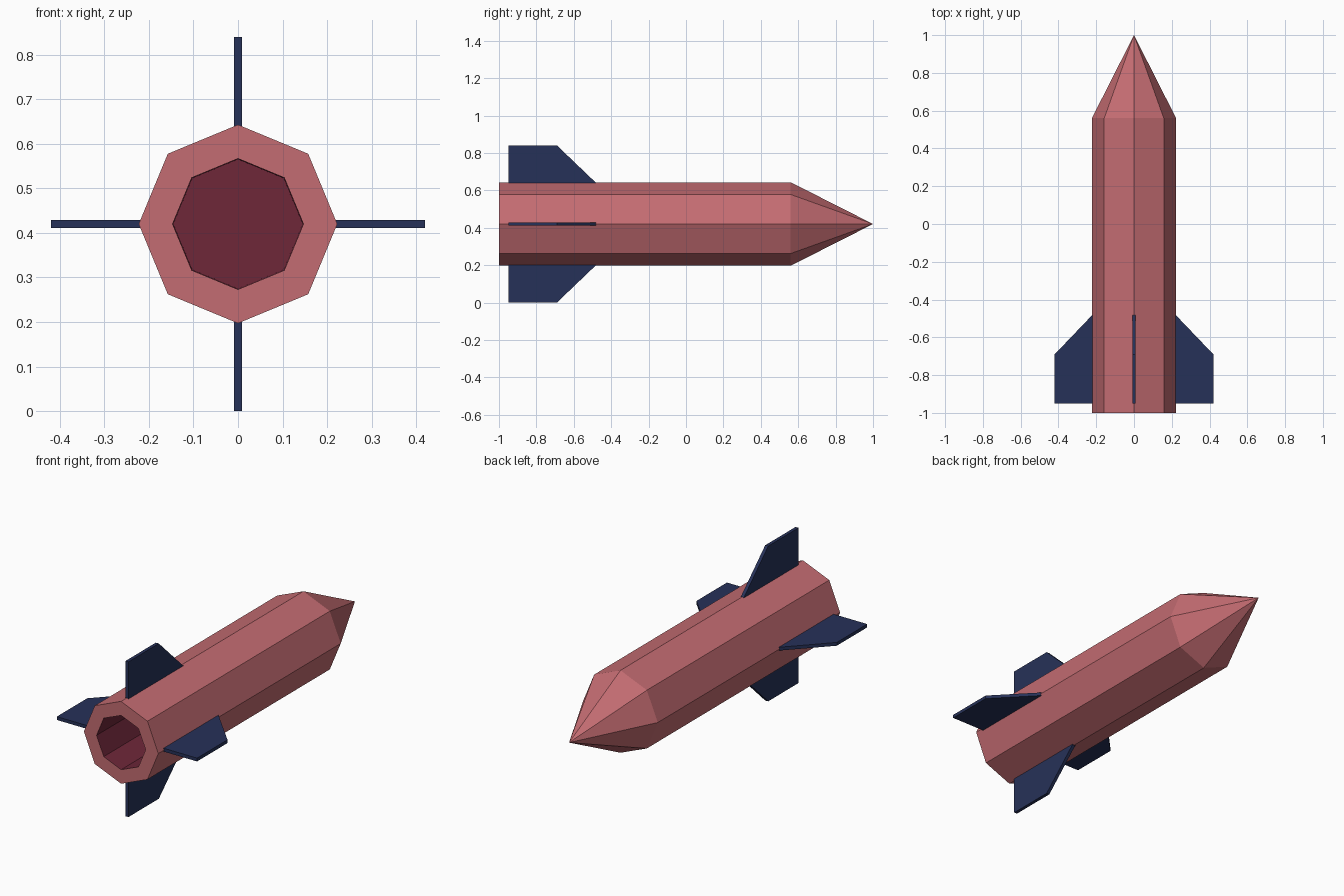
import bpy, bmesh
from math import sin, cos, pi
from mathutils import Matrix, Vector

cube = bpy.data.objects.get("Cube")
if cube:
    bpy.data.objects.remove(cube, do_unlink=True)

SIDES = 8
CENTRE = Vector((0, 0, 0.42))


def make_material(name, srgb):
    rgb = [((c / 255 + 0.055) / 1.055) ** 2.4 for c in srgb]
    mat = bpy.data.materials.new(name)
    mat.use_nodes = True
    mat.diffuse_color = (*rgb, 1)
    bsdf = next(n for n in mat.node_tree.nodes if n.type == 'BSDF_PRINCIPLED')
    bsdf.inputs["Base Color"].default_value = (*rgb, 1)
    return mat


red = make_material("dusty_red", (196, 108, 114))
maroon = make_material("dark_maroon", (110, 39, 57))
navy = make_material("navy_blue", (38, 49, 88))


def finish(name, bm, materials):
    bmesh.ops.recalc_face_normals(bm, faces=bm.faces)
    mesh = bpy.data.meshes.new(name)
    bm.to_mesh(mesh)
    bm.free()
    for mat in materials:
        mesh.materials.append(mat)
    obj = bpy.data.objects.new(name, mesh)
    obj.location = CENTRE
    bpy.context.collection.objects.link(obj)
    return obj


def ring(bm, radius, y):
    return [bm.verts.new((radius * cos(2 * pi * i / SIDES), y,
                          radius * sin(2 * pi * i / SIDES)))
            for i in range(SIDES)]


# Octagonal hull: nozzle floor, nozzle wall, rear rim, tube, then pointed nose
bm = bmesh.new()
profile = [(0.145, -0.5), (0.147, -1.0), (0.223, -1.0), (0.223, 0.56)]
rings = [ring(bm, r, y) for r, y in profile]
floor = bm.faces.new(rings[0])
floor.material_index = 1
for level, (a, b) in enumerate(zip(rings, rings[1:])):
    for i in range(SIDES):
        j = (i + 1) % SIDES
        face = bm.faces.new((a[i], a[j], b[j], b[i]))
        face.material_index = 1 if level == 0 else 0
tip = bm.verts.new((0, 1.0, 0))
for i in range(SIDES):
    bm.faces.new((rings[-1][i], rings[-1][(i + 1) % SIDES], tip))
finish("hull", bm, [red, maroon])

# Four swept fins, one on each main corner of the hull
fin_outline = [(0.2, -0.95), (0.42, -0.95), (0.42, -0.69), (0.2, -0.46)]
THICKNESS = 0.018
for k, side in enumerate(("left", "top", "right", "bottom")):
    bm = bmesh.new()
    base = bm.faces.new([bm.verts.new((x, y, -THICKNESS / 2)) for x, y in fin_outline])
    extruded = bmesh.ops.extrude_face_region(bm, geom=[base])["geom"]
    top = [v for v in extruded if isinstance(v, bmesh.types.BMVert)]
    bmesh.ops.translate(bm, verts=top, vec=(0, 0, THICKNESS))
    bmesh.ops.transform(bm, matrix=Matrix.Rotation(-k * pi / 2, 4, 'Y'), verts=bm.verts)
    finish(side + "_fin", bm, [navy])
